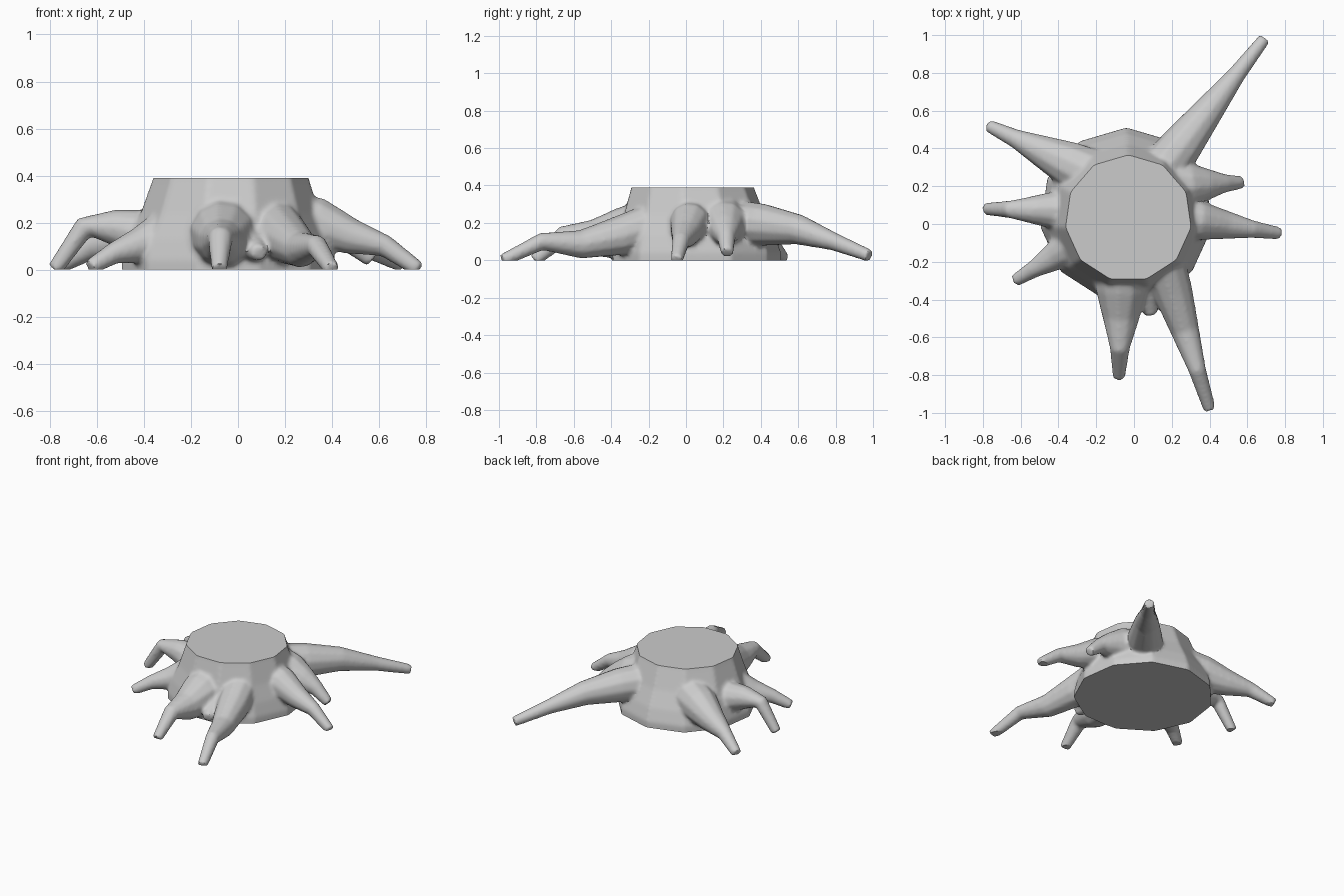
import bpy, bmesh, math
from mathutils import Vector

cube = bpy.data.objects.get("Cube")
if cube:
    bpy.data.objects.remove(cube)

TOP = 0.39
SIDES = 11

wood = bpy.data.materials.new("grey wood")
wood.use_nodes = True
grey = (0.6, 0.6, 0.6, 1)
wood.diffuse_color = grey
wood.node_tree.nodes["Principled BSDF"].inputs["Base Color"].default_value = grey

bm = bmesh.new()


def ring(centre, radius, across, along):
    """Regular polygon in the plane of two direction vectors."""
    angles = [math.tau * k / SIDES for k in range(SIDES)]
    return [centre + radius * (across * math.cos(a) + along * math.sin(a)) for a in angles]


def loft(rings):
    """Skin a list of equal-length point rings and cap both ends."""
    loops = [[bm.verts.new(p) for p in points] for points in rings]
    for low, high in zip(loops, loops[1:]):
        for i in range(SIDES):
            j = (i + 1) % SIDES
            bm.faces.new((low[i], low[j], high[j], high[i]))
    bm.faces.new(loops[0])
    bm.faces.new(loops[-1])


def root(start, tip, heights, thick):
    """Tapered tube running straight in plan and rising and falling through the heights."""
    last = len(heights) - 1
    path = [Vector((*Vector(start).lerp(Vector(tip), i / last), z)) for i, z in enumerate(heights)]
    rings = []
    for i, point in enumerate(path):
        t = i / last
        taper = t * t * (3 - 2 * t)
        radius = thick + (0.034 - thick) * taper
        heading = (path[min(i + 1, last)] - path[max(i - 1, 0)]).normalized()
        side = Vector((-heading.y, heading.x, 0)).normalized()
        rings.append(ring(point, radius, side, heading.cross(side)))
    loft(rings)


# Trunk: flared foot narrowing to the sawn top, overshooting both trimming planes
foot, crown = Vector((-0.04, 0.05, 0)), Vector((-0.03, 0.03, 0))
trunk = []
for z, flare in ((-0.08, 1), (0.04, 1), (0.13, 0.78), (0.24, 0.4), (TOP, 0), (TOP + 0.08, -0.12)):
    centre = crown.lerp(foot, flare) + Vector((0, 0, z))
    trunk.append(ring(centre, 0.335 + 0.125 * flare, Vector((0, 1, 0)), Vector((1, 0, 0))))
loft(trunk)

# Roots, clockwise from the long one at the back
root((0.1, 0.22), (0.69, 0.98), (0.2, 0.19, 0.165, 0.1, 0.025), 0.13)
root((0.2, 0.2), (0.57, 0.22), (0.2, 0.19, 0.16, 0.12, 0.04), 0.14)
root((0.2, 0.04), (0.77, -0.05), (0.21, 0.2, 0.14, 0.1, 0), 0.12)
root((0.14, -0.15), (0.4, -0.98), (0.2, 0.13, 0.085, 0.1, 0), 0.12)
root((-0.06, -0.2), (-0.08, -0.81), (0.17, 0.14, 0.12, 0.13, 0), 0.16)
root((-0.22, -0.05), (-0.63, -0.3), (0.2, 0.14, 0.1, 0.07, 0.01), 0.12)
root((-0.28, 0.07), (-0.78, 0.08), (0.17, 0.15, 0.18, 0.18, 0), 0.12)
root((-0.2, 0.25), (-0.77, 0.52), (0.19, 0.16, 0.12, 0.09, 0.01), 0.14)
# Low swelling between the two front roots
root((0, -0.1), (0.09, -0.48), (0.14, 0.12, 0.07), 0.14)
bmesh.ops.recalc_face_normals(bm, faces=bm.faces)

mesh = bpy.data.meshes.new("tree_stump")
bm.to_mesh(mesh)
bm.free()
stump = bpy.data.objects.new("tree_stump", mesh)
bpy.context.collection.objects.link(stump)

# Fuse the parts into one skin and soften the joints
fuse = stump.modifiers.new("fuse", "REMESH")
fuse.mode = "VOXEL"
fuse.voxel_size = 0.012
soften = stump.modifiers.new("soften", "SMOOTH")
soften.factor = 0.5
soften.iterations = 6
bpy.context.view_layer.objects.active = stump
stump.select_set(True)
for modifier in ("fuse", "soften"):
    bpy.ops.object.modifier_apply(modifier=modifier)

# Saw the top flat and trim the underside at ground level
bm = bmesh.new()
bm.from_mesh(stump.data)
for height, facing in ((TOP, 1), (0, -1)):
    geometry = bm.verts[:] + bm.edges[:] + bm.faces[:]
    result = bmesh.ops.bisect_plane(bm, geom=geometry, plane_co=(0, 0, height),
                                    plane_no=(0, 0, facing), clear_outer=True)
    rim = [item for item in result["geom_cut"] if isinstance(item, bmesh.types.BMEdge)]
    bmesh.ops.holes_fill(bm, edges=rim, sides=0)
bmesh.ops.recalc_face_normals(bm, faces=bm.faces)
bm.to_mesh(stump.data)
bm.free()
stump.data.materials.clear()
stump.data.materials.append(wood)
bpy.ops.object.shade_smooth_by_angle(angle=math.radians(40))
